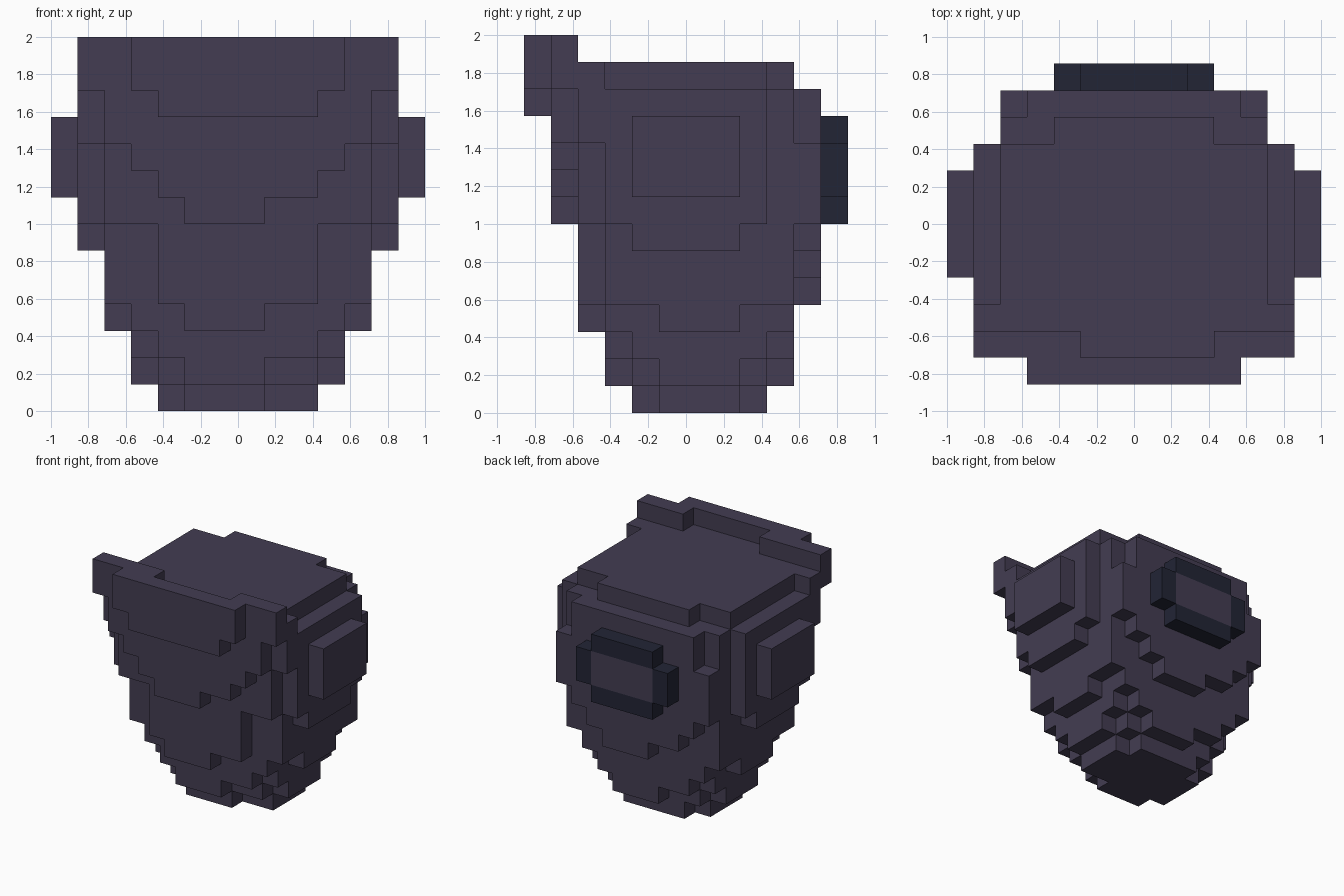
import bpy, bmesh
from math import floor, ceil
from mathutils import Vector

if "Cube" in bpy.data.objects:
    bpy.data.objects.remove(bpy.data.objects["Cube"])

U = 1 / 7  # one block


def material(name, rgb):
    m = bpy.data.materials.new(name)
    m.diffuse_color = (*rgb, 1)
    m.use_nodes = True
    m.node_tree.nodes["Principled BSDF"].inputs["Base Color"].default_value = m.diffuse_color
    return m


SLATE = material("slate purple", (0.056, 0.046, 0.084))
NAVY = material("dark navy", (0.016, 0.018, 0.036))
owner = {}  # block position -> part name


def fill(name, xs, ys, zs):
    for x in range(*xs):
        for y in range(*ys):
            for z in range(*zs):
                owner.setdefault((x, y, z), name)


def fill_sym(name, w, ys, zs):
    fill(name, (-w, w), ys, zs)


def taper(y, bottom, widths, top=12):
    """One front-to-back slice widening upwards; the last half width repeats.
    A half width of 1.5 is an odd row that leans to one side."""
    for z in range(bottom, top):
        w = widths[min(z - bottom, len(widths) - 1)]
        xs = (floor(-w), floor(w)) if y < 0 else (-floor(w), ceil(w))
        fill("tapered_body", xs, (y, y + 1), (z, z + 1))


# tapered body, slice by slice from the front to the back
taper(-5, 7, (1.5, 3, 4, 5))
taper(-4, 3, (1.5, 3, 3, 3, 5, 5, 5, 6))
taper(-3, 1, (1.5, 3, 4, 5, 5, 5, 6))
taper(-2, 0, (1.5, 3, 4, 4, 5, 5, 6))
for row in (-1, 0, 1):
    taper(row, 0, (3, 4, 4, 5, 5, 5, 6))
taper(2, 0, (2, 3, 4, 4, 5, 5, 5, 6))
taper(3, 1, (1.5, 3, 4, 5))
taper(4, 4, (1.5, 3, 4, 5, 5, 5, 4))

# flat lid
for w, ys in ((6, (-5, -3)), (5, (-3, 3)), (3, (3, 4))):
    fill_sym("lid", w, ys, (12, 13))

# raised front brim
fill_sym("front_brim", 3, (-6, -5), (11, 12))
fill_sym("front_brim", 4, (-6, -5), (12, 14))
for xs in ((-6, -2), (3, 6)):
    fill("front_brim", xs, (-5, -4), (13, 14))

# square pads on both sides
for x in (-7, 6):
    fill("side_pads", (x, x + 1), (-2, 2), (8, 11))

# rounded panel on the back
fill_sym("back_panel", 3, (5, 6), (8, 10))
fill_sym("back_panel", 2, (5, 6), (7, 11))


def face_corners(cell, axis, side):
    """Corners of one block face, wound to face outwards."""
    base = Vector(cell)
    base[axis] += max(side, 0)
    b, c = Vector(), Vector()
    b[(axis + 1) % 3] = c[(axis + 2) % 3] = 1
    out = [base, base + b, base + b + c, base + c]
    return out if side > 0 else out[::-1]


# turn the outer block faces of each part into a mesh
for name in sorted(set(owner.values())):
    bm = bmesh.new()
    verts = {}
    for cell in [c for c in owner if owner[c] == name]:
        for axis in range(3):
            for side in (-1, 1):
                near = list(cell)
                near[axis] += side
                if tuple(near) in owner:
                    continue
                vs = []
                for p in face_corners(cell, axis, side):
                    key = tuple(p)
                    if key not in verts:
                        verts[key] = bm.verts.new(p * U)
                    vs.append(verts[key])
                f = bm.faces.new(vs)
                # dark frame around a body-coloured centre
                centre = (axis == 1 and side > 0
                          and -2 <= cell[0] < 2 and 8 <= cell[2] < 10)
                f.material_index = int(name == "back_panel" and not centre)
    bmesh.ops.dissolve_limit(bm, angle_limit=0.01, verts=bm.verts[:],
                             edges=bm.edges[:], delimit={'MATERIAL'})
    mesh = bpy.data.meshes.new(name)
    bm.to_mesh(mesh)
    bm.free()
    mesh.materials.append(SLATE)
    mesh.materials.append(NAVY)
    bpy.context.collection.objects.link(bpy.data.objects.new(name, mesh))
